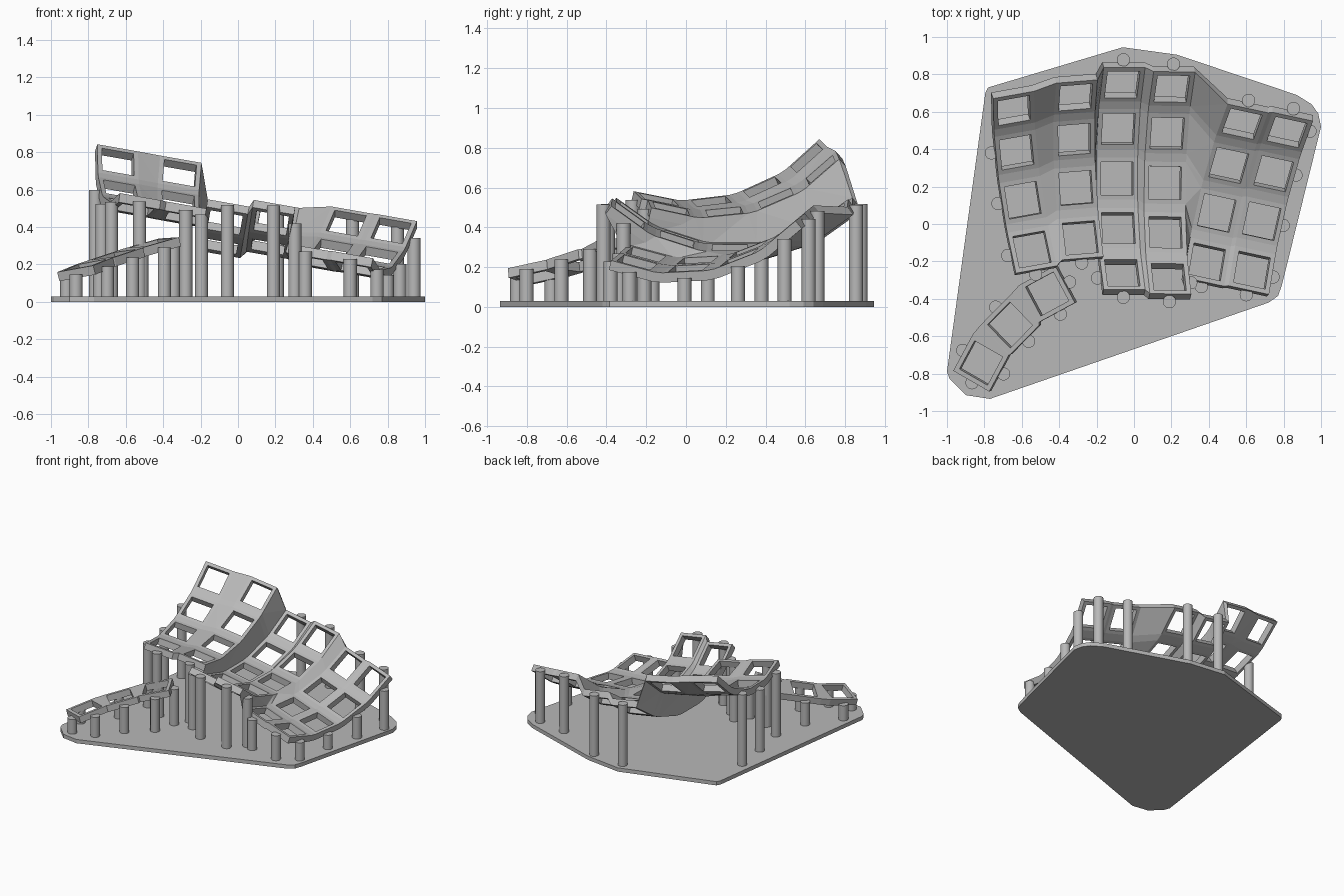
import bpy, bmesh
from math import radians
from mathutils import Matrix, Vector

cube = bpy.data.objects.get("Cube")
if cube:
    bpy.data.objects.remove(cube)

HALF, HOLE, THICK = 0.1125, 0.0875, 0.05     # key frame size
RADIUS, STEP, TENT = 0.855, 18, 10           # bowl curvature and sideways tilt
BASE_TOP = 0.03
CORNERS = [(-1, -1), (1, -1), (1, 1), (-1, 1)]

grey = bpy.data.materials.new("light_grey")
grey.use_nodes = True
grey.diffuse_color = (0.48, 0.48, 0.48, 1)
grey.node_tree.nodes["Principled BSDF"].inputs["Base Color"].default_value = (0.48, 0.48, 0.48, 1)


def finish(bm, name):
    bmesh.ops.recalc_face_normals(bm, faces=bm.faces)
    mesh = bpy.data.meshes.new(name)
    bm.to_mesh(mesh)
    bm.free()
    mesh.materials.append(grey)
    obj = bpy.data.objects.new(name, mesh)
    bpy.context.collection.objects.link(obj)
    return obj


def corner(m, sx, sy, half=HALF):
    """Top and bottom point of one corner of a key frame."""
    return (m @ Vector((sx * half, sy * half, 0)),
            m @ Vector((sx * half, sy * half, -THICK)))


def prism(bm, posts):
    """Solid between the top and bottom points of a ring of corners."""
    top = [bm.verts.new(p[0]) for p in posts]
    low = [bm.verts.new(p[1]) for p in posts]
    bm.faces.new(top)
    bm.faces.new(low[::-1])
    for i in range(len(posts)):
        j = (i + 1) % len(posts)
        bm.faces.new((top[j], top[i], low[i], low[j]))


def web(bm, a, b, c, d):
    """Bridge four corners with two triangles, split on the short diagonal."""
    if (a[0] - c[0]).length > (b[0] - d[0]).length:
        a, b, c, d = b, c, d, a
    prism(bm, (a, b, c))
    prism(bm, (a, c, d))


def frame(bm, m):
    """Square plate with a square hole."""
    rings = []
    for half in (HALF, HOLE):
        pts = [corner(m, sx, sy, half) for sx, sy in CORNERS]
        for level in (0, 1):
            rings.append([bm.verts.new(p[level]) for p in pts])
    out_top, out_low, in_top, in_low = rings
    for a, b in ((out_top, in_top), (in_top, in_low), (in_low, out_low), (out_low, out_top)):
        for i in range(4):
            j = (i + 1) % 4
            bm.faces.new((a[i], a[j], b[j], b[i]))


# Finger columns: x, y, z of the lowest point, turn, first row angle, row count
columns = [
    (-0.582, 0.054, 0.525, 10, 41, 4),
    (-0.305, 0.118, 0.475, 4.5, 41, 4),
    (-0.091, 0.243, 0.303, 0, 36, 5),
    (0.166, 0.220, 0.298, -1, 36, 5),
    (0.427, -0.014, 0.235, -12, 41, 4),
    (0.667, -0.058, 0.195, -12, 41, 4),
]
keys = []
for x, y, z, turn, first, count in columns:
    place = (Matrix.Translation((x, y, z)) @ Matrix.Rotation(radians(TENT), 4, 'Y')
             @ Matrix.Rotation(radians(turn), 4, 'Z') @ Matrix.Translation((0, 0, RADIUS)))
    keys.append([place @ Matrix.Rotation(radians(first - STEP * r), 4, 'X')
                 @ Matrix.Translation((0, 0, -RADIUS)) for r in range(count)])

bm = bmesh.new()
for col in keys:
    for m in col:
        frame(bm, m)
    for a, b in zip(col, col[1:]):
        web(bm, corner(a, -1, -1), corner(a, 1, -1), corner(b, 1, 1), corner(b, -1, 1))
# Bridges between neighbouring columns
for left, right in zip(keys, keys[1:]):
    rows = min(len(left), len(right))
    for r in range(rows):
        a, b = left[r], right[r]
        web(bm, corner(a, 1, 1), corner(b, -1, 1), corner(b, -1, -1), corner(a, 1, -1))
        if r + 1 < rows:
            c, d = left[r + 1], right[r + 1]
            web(bm, corner(a, 1, -1), corner(b, -1, -1), corner(d, -1, 1), corner(c, 1, 1))
# Fillers beside the two longer columns
prism(bm, (corner(keys[1][3], 1, -1), corner(keys[2][3], -1, -1), corner(keys[2][4], -1, 1)))
web(bm, corner(keys[3][3], 1, -1), corner(keys[4][3], -1, -1),
    corner(keys[3][4], 1, -1), corner(keys[3][4], 1, 1))
finish(bm, "finger_key_plate")

# Thumb strip: three frames fanned out on a sloping plane
normal = Vector((-0.236, -0.092, 1)).normalized()
thumb = []
for x, y, z, turn in ((-0.818, -0.743, 0.198, 60), (-0.663, -0.54, 0.253, 44),
                      (-0.465, -0.374, 0.315, 28)):
    flat = Matrix.Rotation(radians(turn), 3, 'Z') @ Vector((1, 0, 0))
    across = normal.cross(flat).normalized()
    along = across.cross(normal)
    rot = Matrix((along, across, normal)).transposed().to_4x4()
    thumb.append(Matrix.Translation((x, y, z)) @ rot)
bm = bmesh.new()
for m in thumb:
    frame(bm, m)
for a, b in zip(thumb, thumb[1:]):
    web(bm, corner(a, 1, 1), corner(b, -1, 1), corner(b, -1, -1), corner(a, 1, -1))
finish(bm, "thumb_key_plate")

# Base plate
outline = [(-0.78, 0.73), (-0.06, 0.945), (0.23, 0.905), (0.87, 0.69), (0.95, 0.64),
           (0.985, 0.59), (1.0, 0.52), (0.79, -0.33), (0.77, -0.385), (0.72, -0.42),
           (-0.77, -0.935), (-0.9, -0.915), (-0.985, -0.83), (-1.0, -0.79), (-0.795, 0.7)]
bm = bmesh.new()
prism(bm, [(Vector((x, y, BASE_TOP)), Vector((x, y, 0))) for x, y in outline])
finish(bm, "base_plate")

# Support posts under the outer edges: key frame and edge direction
supports = [(col[0], 0, 1) for col in keys[2:]]
supports += [(col[-1], 0, -1) for col in keys]
supports += [(m, -1, 0) for m in keys[0][1:]]
supports += [(m, 1, 0) for m in keys[5]]
supports += [(keys[2][4], -1, 0), (keys[3][4], 1, 0)]
supports += [(m, 0, side) for m in thumb for side in (-1, 1)]
supports += [(thumb[0], -1, 0), (thumb[2], 1, 0)]
bm = bmesh.new()
for m, sx, sy in supports:
    reach = HALF + 0.015
    foot = m @ Vector((sx * reach, sy * reach, -THICK))
    height = foot.z + 0.02 - BASE_TOP + 0.005
    bmesh.ops.create_cone(bm, cap_ends=True, segments=24, radius1=0.035, radius2=0.035,
                          depth=height, matrix=Matrix.Translation(
                              (foot.x, foot.y, BASE_TOP - 0.005 + height / 2)))
posts = finish(bm, "support_posts")
bpy.context.view_layer.objects.active = posts
posts.select_set(True)
bpy.ops.object.shade_smooth_by_angle(angle=radians(30))
